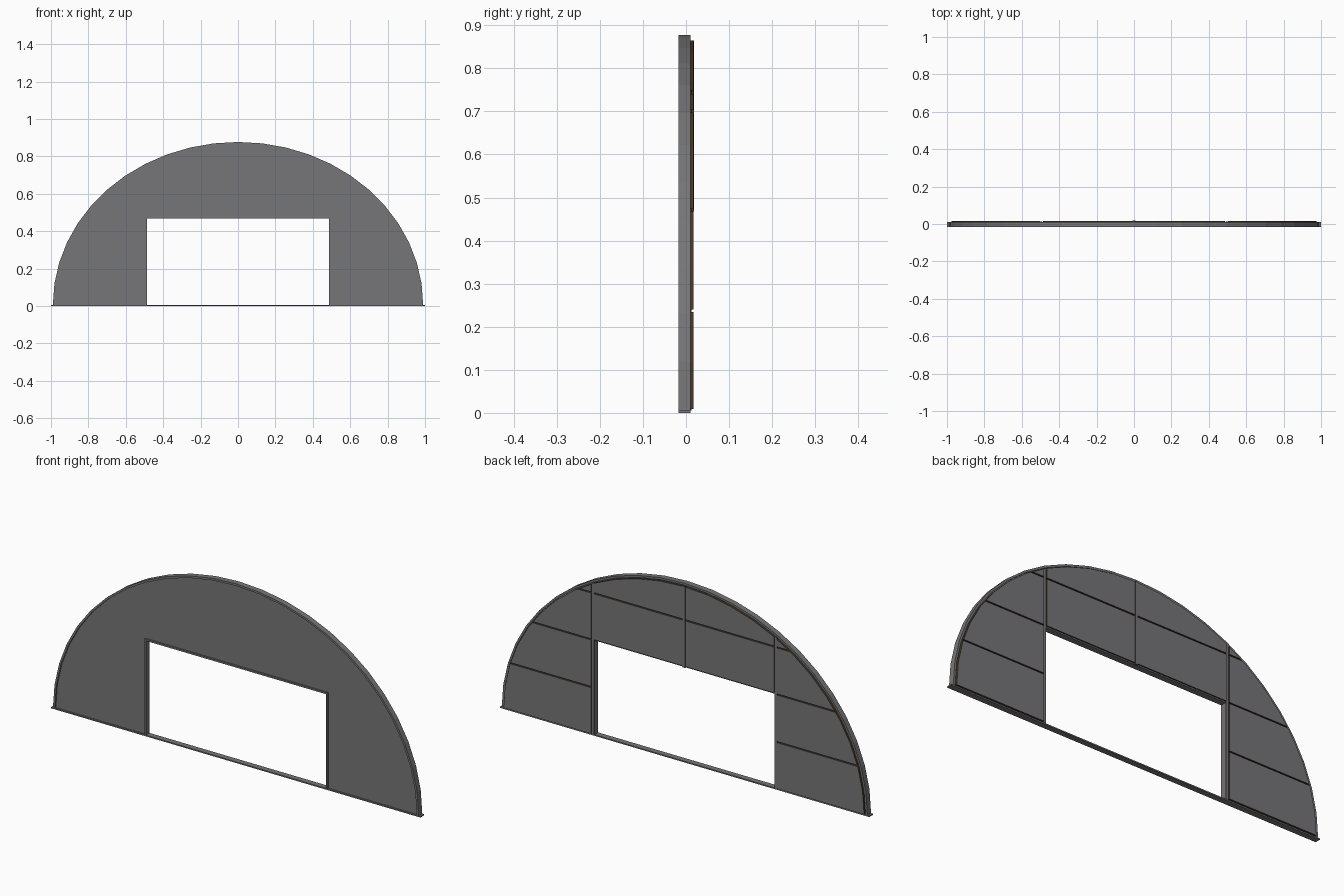
import bpy, bmesh, math

if "Cube" in bpy.data.objects:
    bpy.data.objects.remove(bpy.data.objects["Cube"])

A, B, Z0, SEG = 0.99, 0.871, 0.006, 24   # arch half width, rise, sill height, facets
DX, DZ = 0.487, 0.467                    # door half width and head height
Y0, Y1, Y2 = -0.017, 0.011, 0.017        # front, frame back, lining back


def material(name, rgb):
    m = bpy.data.materials.new(name)
    m.diffuse_color = (*rgb, 1)
    m.use_nodes = True
    m.node_tree.nodes["Principled BSDF"].inputs["Base Color"].default_value = m.diffuse_color
    return m


GREY = material("slate grey", (0.181, 0.181, 0.188))
BROWN = material("dark brown", (0.06, 0.038, 0.02))


def arch(inset=0.0):
    """Faceted half ellipse, right to left."""
    return [((A - inset) * math.cos(math.pi * i / SEG),
             Z0 + (B - inset) * math.sin(math.pi * i / SEG)) for i in range(SEG + 1)]


def clip(poly, axis, limit, sign):
    """Keep the part of a convex outline where sign * (p[axis] - limit) >= 0."""
    out = []
    for p, q in zip(poly, poly[1:] + poly[:1]):
        dp, dq = sign * (p[axis] - limit), sign * (q[axis] - limit)
        if dp >= 0:
            out.append(p)
        if dp * dq < 0:
            t = dp / (dp - dq)
            out.append((p[0] + t * (q[0] - p[0]), p[1] + t * (q[1] - p[1])))
    return out


def window(poly, x0, x1, z0, z1):
    for axis, lim, s in ((0, x0, 1), (0, x1, -1), (1, z0, 1), (1, z1, -1)):
        poly = clip(poly, axis, lim, s)
    return poly


def prism(name, poly, y0, y1, brown_edges=False):
    """Extrude an x-z outline from y0 to y1, optionally with brown edge faces."""
    if len(poly) < 3:
        return
    bm = bmesh.new()
    face = bm.faces.new([bm.verts.new((x, y0, z)) for x, z in poly])
    ext = bmesh.ops.extrude_face_region(bm, geom=[face])["geom"]
    bmesh.ops.translate(bm, vec=(0, y1 - y0, 0),
                        verts=[v for v in ext if isinstance(v, bmesh.types.BMVert)])
    bmesh.ops.recalc_face_normals(bm, faces=bm.faces)
    bm.normal_update()
    if brown_edges:
        for f in bm.faces:
            f.material_index = int(abs(f.normal.y) < 0.5)
    me = bpy.data.meshes.new(name)
    bm.to_mesh(me)
    bm.free()
    me.materials.append(GREY)
    if brown_edges:
        me.materials.append(BROWN)
    bpy.context.collection.objects.link(bpy.data.objects.new(name, me))


def rect(x0, x1, z0, z1):
    return [(x0, z0), (x1, z0), (x1, z1), (x0, z1)]


# sill and arched rim
prism("sill", rect(-1, 1, 0, Z0), Y0, Y1)
prism("arch_rim", arch() + arch(0.01)[::-1], Y0, Y1)

# front cladding with door opening
door = [(-DX, Z0), (-DX, DZ), (DX, DZ), (DX, Z0)]
prism("front_cladding", arch(0.008) + door, -0.009, 0.005)

# door frame
w = DX + 0.008
inner = [(DX, Z0), (DX, DZ), (-DX, DZ), (-DX, Z0)]
outer = [(-w, Z0), (-w, DZ + 0.008), (w, DZ + 0.008), (w, Z0)]
prism("door_frame", inner + outer, Y0, Y1)

# studs behind the wall
for x in (-0.495, 0.495):
    prism("door_post", window(arch(0.012), x - 0.007, x + 0.007, Z0, 1), 0.004, 0.0125, True)
prism("centre_stud", window(arch(0.012), -0.007, 0.007, DZ, 1), 0.004, Y2 + 0.001, True)

# back lining panels, split by narrow joints into rows and columns
rows = [0.006, 0.237, 0.47, 0.70, 0.90]
cols = [-1, -0.495, 0, 0.495, 1]
lining = arch(0.014)
for c0, c1 in zip(cols, cols[1:]):
    for r0, r1 in zip(rows, rows[1:]):
        if abs(c0 + c1) < 0.6 and r0 < 0.46:
            continue                      # door opening
        prism("lining_panel", window(lining, c0 + 0.008, c1 - 0.008, r0 + 0.003, r1 - 0.003),
              Y1 - 0.006, Y2, True)
